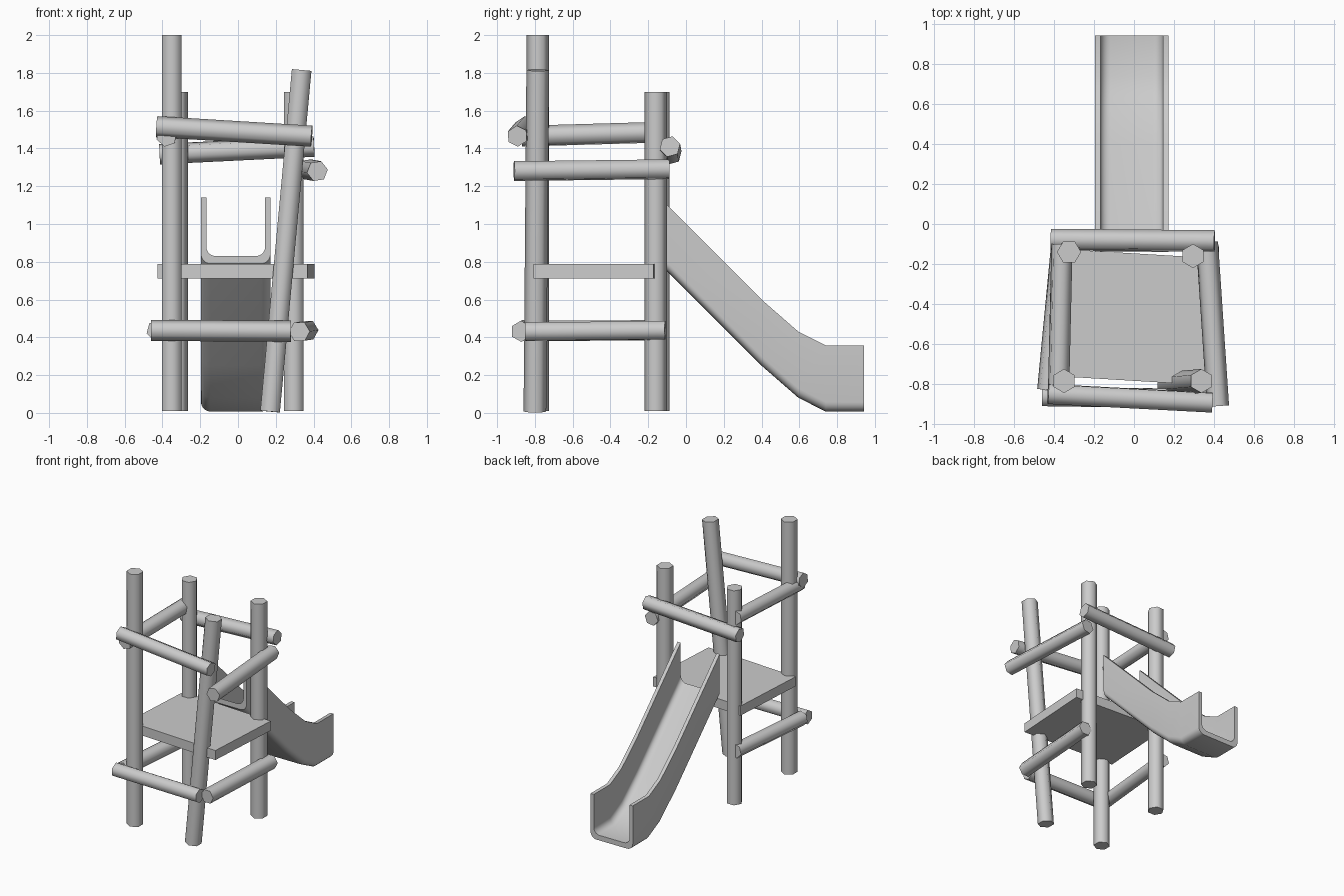
import bpy
import bmesh
import math
from mathutils import Vector, Matrix

cube = bpy.data.objects.get("Cube")
if cube:
    bpy.data.objects.remove(cube, do_unlink=True)

grey = bpy.data.materials.new("plain_grey")
grey.use_nodes = True
GREY = (0.6, 0.6, 0.6, 1.0)
grey.diffuse_color = GREY
grey.node_tree.nodes["Principled BSDF"].inputs["Base Color"].default_value = GREY


def add_object(name, bm, angle):
    """Turn a bmesh into a shaded, coloured object."""
    bmesh.ops.recalc_face_normals(bm, faces=bm.faces[:])
    mesh = bpy.data.meshes.new(name)
    bm.to_mesh(mesh)
    bm.free()
    mesh.materials.append(grey)
    obj = bpy.data.objects.new(name, mesh)
    bpy.context.collection.objects.link(obj)
    bpy.ops.object.select_all(action='DESELECT')
    obj.select_set(True)
    bpy.context.view_layer.objects.active = obj
    bpy.ops.object.shade_smooth_by_angle(angle=math.radians(angle))
    return obj


def pole(name, start, end, radius, roll=0):
    """Six-sided pole between two points."""
    a, b = Vector(start), Vector(end)
    axis = b - a
    turn = Vector((0, 0, 1)).rotation_difference(axis).to_matrix().to_4x4()
    place = Matrix.Translation((a + b) / 2) @ turn @ Matrix.Rotation(math.radians(roll), 4, 'Z')
    bm = bmesh.new()
    bmesh.ops.create_cone(bm, cap_ends=True, segments=6, radius1=radius,
                          radius2=radius, depth=axis.length, matrix=place)
    return add_object(name, bm, 70)


# Corner posts, one of them leaning
POST = 0.06
pole("front_right_post", (-0.35, -0.785, 0.01), (-0.35, -0.785, 2.0), POST)
pole("front_left_post", (0.17, -0.80, 0.007), (0.337, -0.785, 1.815), POST)
pole("back_right_post", (-0.325, -0.14, 0.01), (-0.325, -0.14, 1.70), POST, 30)
pole("back_left_post", (0.295, -0.16, 0.01), (0.295, -0.16, 1.70), POST)

# Upper and lower rails
RAIL = 0.056
pole("upper_front_rail", (-0.43, -0.85, 1.515), (0.39, -0.893, 1.465), RAIL, 30)
pole("upper_back_rail", (-0.415, -0.078, 1.37), (0.403, -0.085, 1.41), RAIL, 15)
pole("upper_left_rail", (0.42, -0.91, 1.28), (0.365, -0.09, 1.29), RAIL, 25)
pole("upper_right_rail", (-0.378, -0.87, 1.465), (-0.36, -0.1, 1.487), RAIL, 10)
pole("lower_front_rail", (-0.46, -0.862, 0.437), (0.28, -0.873, 0.432), RAIL, 30)
pole("lower_left_rail", (0.325, -0.85, 0.43), (0.37, -0.11, 0.437), RAIL, 25)
pole("lower_right_rail", (-0.43, -0.83, 0.435), (-0.36, -0.1, 0.437), RAIL, 10)

# Platform board, slightly turned
bm = bmesh.new()
board = (Matrix.Translation((-0.01, -0.465, 0.75)) @ Matrix.Rotation(-0.06, 4, 'Z')
         @ Matrix.Diagonal((0.795, 0.636, 0.075, 1)))
bmesh.ops.create_cube(bm, size=1, matrix=board)
add_object("platform", bm, 30)


# Slide: a rounded trough section carried down a bent path
def trough(half_width, floor, radius, height=0.35, steps=5):
    left = [(-half_width, height)]
    for i in range(steps + 1):
        t = math.pi / 2 * i / steps
        left.append((-half_width + radius * (1 - math.cos(t)),
                     floor + radius * (1 - math.sin(t))))
    return left + [(-x, z) for x, z in reversed(left)]


outer = trough(0.184, 0.0, 0.05)
inner = trough(0.156, 0.04, 0.05)
section = outer + inner[::-1]
path = [(-0.14, 0.79), (0.40, 0.25), (0.595, 0.08), (0.74, 0.007), (0.943, 0.007)]

bm = bmesh.new()
rings = [[bm.verts.new((x - 0.012, y, z + base)) for x, z in section] for y, base in path]
count = len(section)
for ring, following in zip(rings, rings[1:]):
    for i in range(count):
        j = (i + 1) % count
        bm.faces.new((ring[i], ring[j], following[j], following[i]))
for ring in (rings[0], rings[-1]):
    for i in range(len(outer) - 1):
        bm.faces.new((ring[i], ring[i + 1], ring[count - 2 - i], ring[count - 1 - i]))
add_object("slide", bm, 40)
